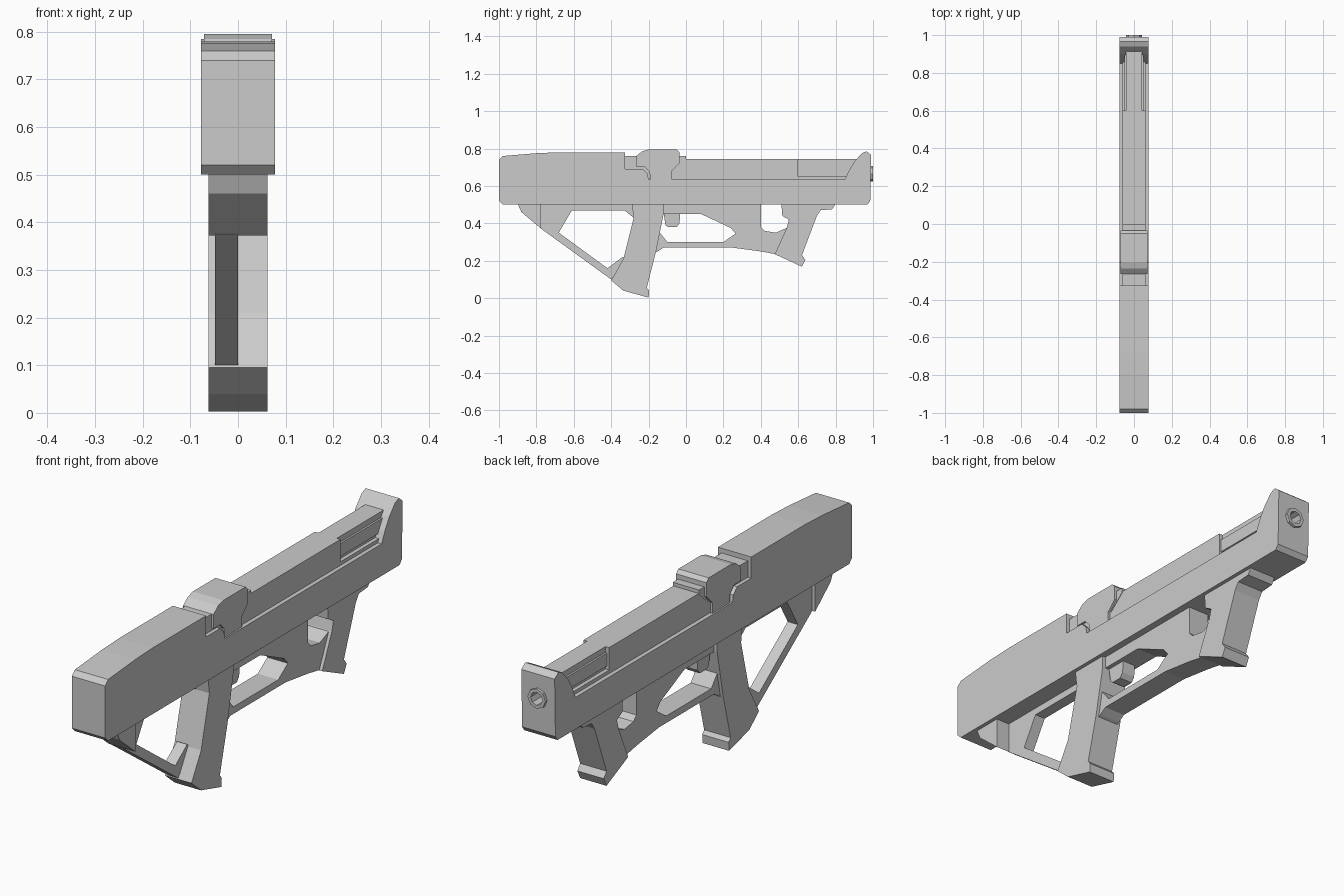
import bpy, bmesh, math

cube = bpy.data.objects.get("Cube")
if cube:
    bpy.data.objects.remove(cube, do_unlink=True)

grey = bpy.data.materials.new("plain_grey")
grey.use_nodes = True
COLOUR = (0.6, 0.6, 0.6, 1)
grey.diffuse_color = COLOUR
grey.node_tree.nodes["Principled BSDF"].inputs["Base Color"].default_value = COLOUR


def finish(name, bm):
    bmesh.ops.recalc_face_normals(bm, faces=bm.faces)
    mesh = bpy.data.meshes.new(name)
    bm.to_mesh(mesh)
    bm.free()
    mesh.materials.append(grey)
    ob = bpy.data.objects.new(name, mesh)
    bpy.context.collection.objects.link(ob)
    return ob


def plate(name, profile, x0, x1):
    """Extrude a side profile of (y, z) points from x0 to x1."""
    bm = bmesh.new()
    face = bm.faces.new([bm.verts.new((x0, y, z)) for y, z in profile])
    ext = bmesh.ops.extrude_face_region(bm, geom=[face])
    moved = [v for v in ext["geom"] if isinstance(v, bmesh.types.BMVert)]
    bmesh.ops.translate(bm, verts=moved, vec=(x1 - x0, 0, 0))
    return finish(name, bm)


def slab(name, half, y0, y1, z0, z1):
    return plate(name, [(y0, z0), (y1, z0), (y1, z1), (y0, z1)], -half, half)


def rod(name, radius, y0, y1, z, sides):
    bm = bmesh.new()
    bmesh.ops.create_cone(bm, cap_ends=True, segments=sides, radius1=radius,
                          radius2=radius, depth=y1 - y0)
    for v in bm.verts:
        v.co = (v.co.x, v.co.z + (y0 + y1) / 2, v.co.y + z)
    return finish(name, bm)


# Main housing with rear block, sight notch and raised front shield
housing = plate("housing", [
    (-1, .52), (-.98, .5), (.97, .5), (.985, .52), (.99, .765), (.965, .785),
    (.94, .775), (.9, .73), (.87, .68), (.85, .635), (-.2, .635), (-.205, .665),
    (-.23, .69), (-.325, .69), (-.325, .78), (-.68, .78), (-.8, .775),
    (-.98, .76), (-1, .74)], -.078, .078)

# Core that fills the notch, and the sloped lip ahead of the sight
plate("notch_core", [(-.34, .6), (-.07, .6), (-.07, .68), (0, .74), (0, .76),
                     (-.34, .76)], -.062, .062)

# Sight block
plate("sight_block", [
    (-.19, .63), (-.075, .63), (-.075, .68), (-.035, .72), (-.035, .78),
    (-.05, .795), (-.2, .795), (-.235, .785), (-.265, .76), (-.265, .7),
    (-.22, .7), (-.195, .675)], -.071, .071)

# Upper shroud with long side slots near the front
slab("shroud", .06, -.08, .6, .6, .745)
slab("shroud_core", .043, .59, .92, .6, .745)
slab("slot_lip", .06, .59, .88, .6, .65)
slab("slot_rail", .051, .59, .9, .665, .72)

# Muzzle ring, bored through into the housing
ring = rod("muzzle_ring", .042, .95, 1, .665, 8)
bore = rod("bore_cutter", .028, .9, 1.1, .665, 8)
bore.hide_render = True
for ob in (housing, ring):
    mod = ob.modifiers.new("bore", "BOOLEAN")
    mod.operation = "DIFFERENCE"
    mod.solver = "EXACT"
    mod.object = bore
    bpy.context.view_layer.objects.active = ob
    bpy.ops.object.modifier_apply(modifier=mod.name)
bpy.data.objects.remove(bore, do_unlink=True)

# Open stock frame with its wide rear heel
plate("stock_heel", [(-.9, .505), (-.88, .46), (-.775, .372), (-.775, .505)],
      -.062, .062)
plate("stock_strut", [
    (-.78, .505), (-.78, .375), (-.4, .1), (-.32, .21), (-.34, .22),
    (-.42, .16), (-.68, .35), (-.61, .47), (-.33, .47), (-.28, .43),
    (-.25, .505)], -.048, 0)

# Rear grip
plate("rear_grip", [
    (-.29, .505), (-.28, .43), (-.335, .21), (-.4, .095), (-.335, .04),
    (-.2, .003), (-.197, .04), (-.21, .055), (-.16, .25), (-.12, .45),
    (-.12, .505)], -.062, .062)

# Trigger
plate("trigger", [(-.12, .46), (-.11, .39), (-.095, .38), (-.05, .38),
                  (-.035, .4), (-.03, .46)], -.03, .03)

# Guard loop that runs forward to the front grip
plate("guard", [
    (-.13, .505), (-.13, .45), (.08, .45), (.24, .375), (.265, .345), (.2, .3),
    (-.1, .3), (-.14, .35), (-.17, .24), (-.15, .25), (-.12, .27), (.25, .27),
    (.4, .25), (.48, .235), (.56, .385), (.48, .35), (.42, .36), (.4, .38),
    (.4, .505)], -.048, .048)

# Front grip
plate("front_grip", [
    (.51, .505), (.515, .44), (.55, .42), (.54, .38), (.475, .235), (.62, .168),
    (.638, .205), (.62, .23), (.7, .44), (.72, .47), (.78, .475), (.8, .505)],
    -.062, .062)
